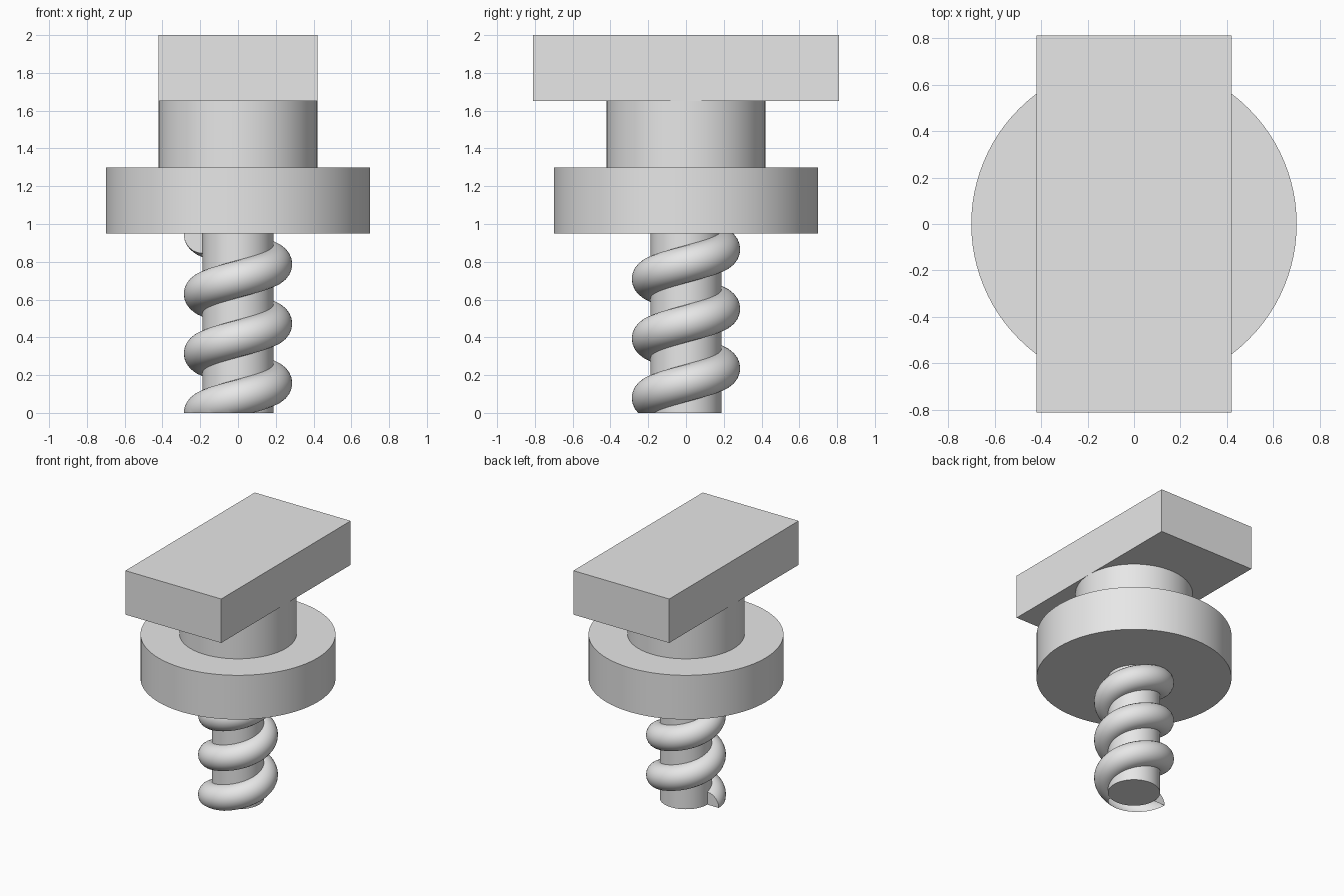
import bpy
import bmesh
from math import cos, sin, pi, radians

if "Cube" in bpy.data.objects:
    bpy.data.objects.remove(bpy.data.objects["Cube"], do_unlink=True)

GREY = (0.8, 0.8, 0.8, 1)
grey = bpy.data.materials.new("plain_grey")
grey.use_nodes = True
grey.diffuse_color = GREY
grey.node_tree.nodes["Principled BSDF"].inputs["Base Color"].default_value = GREY


def finish(obj, name):
    obj.name = name
    obj.data.materials.append(grey)
    bpy.ops.object.select_all(action="DESELECT")
    obj.select_set(True)
    bpy.context.view_layer.objects.active = obj
    bpy.ops.object.shade_smooth_by_angle(angle=radians(35))


def cylinder(name, radius, low, high):
    bpy.ops.mesh.primitive_cylinder_add(vertices=96, radius=radius, depth=high - low,
                                        location=(0, 0, (low + high) / 2))
    finish(bpy.context.object, name)


# Turned parts, from the bottom up
cylinder("shaft", 0.187, 0, 0.96)
cylinder("flange", 0.7, 0.95, 1.3)
cylinder("collar", 0.42, 1.3, 1.66)

# Rectangular head plate
bpy.ops.mesh.primitive_cube_add(size=1, location=(0, 0, 1.826))
head = bpy.context.object
head.scale = (0.84, 1.62, 0.348)
bpy.ops.object.transform_apply(location=False, rotation=False, scale=True)
finish(head, "head_plate")

# Round thread: a circle swept up three turns from the right side
TURNS, STEPS, SIDES = 3, 64, 24
PITCH, PATH, TUBE = 0.315, 0.187, 0.1
bm = bmesh.new()
rings = []
for i in range(TURNS * STEPS + 1):
    turn = i / STEPS
    a = pi + 2 * pi * turn
    ring = []
    for j in range(SIDES):
        b = 2 * pi * j / SIDES
        r = PATH + TUBE * cos(b)
        ring.append(bm.verts.new((r * cos(a), r * sin(a), PITCH * turn + TUBE * sin(b))))
    rings.append(ring)
for low, high in zip(rings, rings[1:]):
    for j in range(SIDES):
        k = (j + 1) % SIDES
        bm.faces.new((low[j], high[j], high[k], low[k]))
bm.faces.new(rings[0])
bm.faces.new(rings[-1][::-1])

# Trim the thread flush with the shaft's end
cut = bmesh.ops.bisect_plane(bm, geom=bm.verts[:] + bm.edges[:] + bm.faces[:],
                             plane_co=(0, 0, 0), plane_no=(0, 0, 1), clear_inner=True)
rim = [e for e in cut["geom_cut"] if isinstance(e, bmesh.types.BMEdge)]
bmesh.ops.holes_fill(bm, edges=rim, sides=0)
bmesh.ops.recalc_face_normals(bm, faces=bm.faces[:])
mesh = bpy.data.meshes.new("thread")
bm.to_mesh(mesh)
bm.free()
thread = bpy.data.objects.new("thread", mesh)
bpy.context.collection.objects.link(thread)
finish(thread, "thread")
